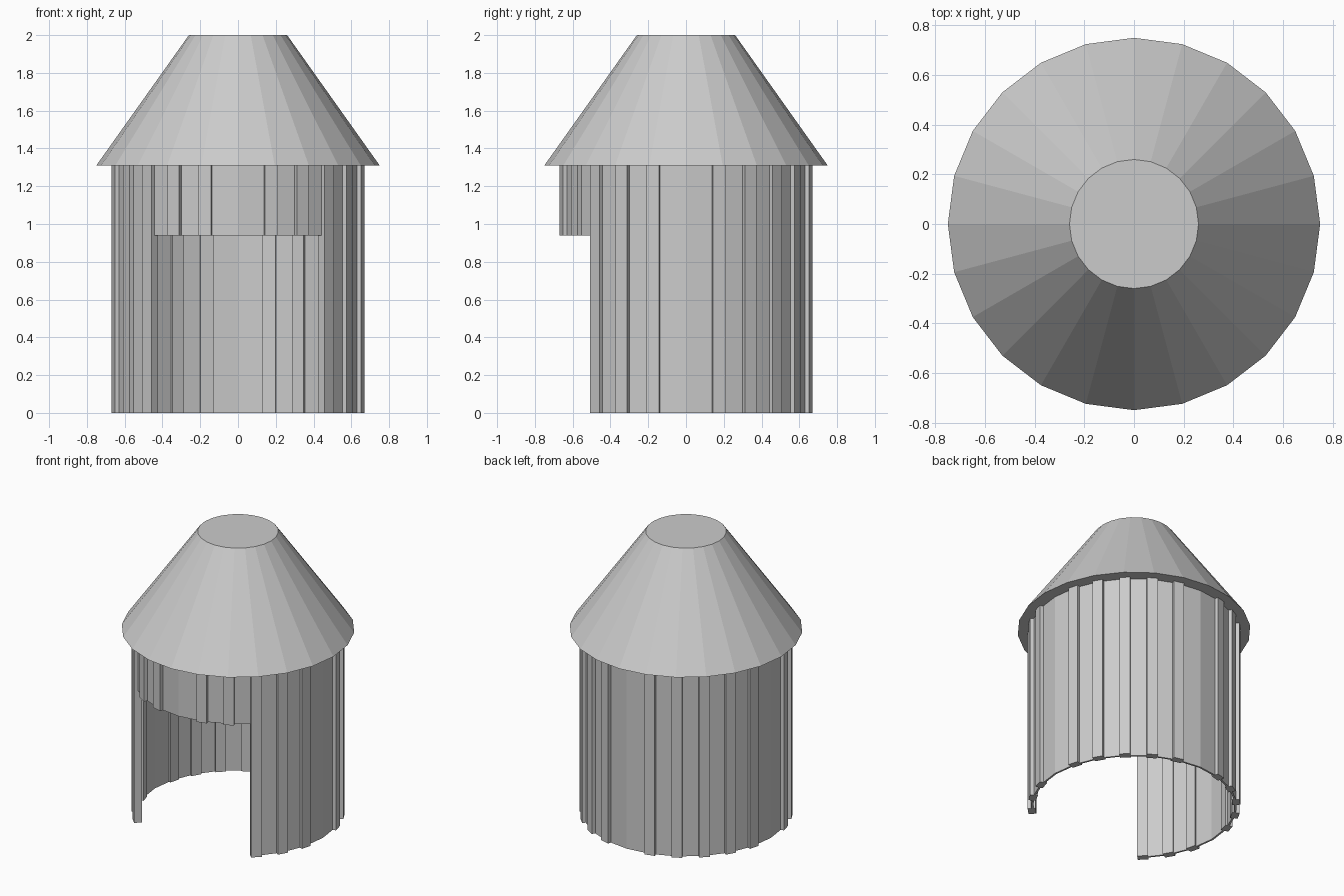
import bpy, bmesh, math
from mathutils import Matrix

if "Cube" in bpy.data.objects:
    bpy.data.objects.remove(bpy.data.objects["Cube"])

N = 24                      # sides of the round shapes
EAVE, LINTEL, TOP = 1.31, 0.94, 2.0

grey = bpy.data.materials.new("light_grey")
grey.diffuse_color = (0.6, 0.6, 0.6, 1)
grey.use_nodes = True
grey.node_tree.nodes["Principled BSDF"].inputs["Base Color"].default_value = grey.diffuse_color


def finish(name, bm):
    bmesh.ops.recalc_face_normals(bm, faces=bm.faces)
    mesh = bpy.data.meshes.new(name)
    bm.to_mesh(mesh)
    bm.free()
    mesh.materials.append(grey)
    obj = bpy.data.objects.new(name, mesh)
    bpy.context.collection.objects.link(obj)
    return obj


def in_doorway(step):
    # steps are 15 degrees, counted from +x; the front (-y) is step 18
    return 15 < step % N < 21


# Roof: truncated cone with an overhanging eave
bm = bmesh.new()
bmesh.ops.create_cone(bm, cap_ends=True, segments=N, radius1=0.75, radius2=0.26,
                      depth=TOP - EAVE,
                      matrix=Matrix.Translation((0, 0, (TOP + EAVE) / 2)))
finish("roof", bm)


# Thin wall shells: arcs of flat panels, extruded inward
def wall(name, first, last, bottom):
    bm = bmesh.new()
    columns = []
    for i in range(first, last + 1):
        c, s = math.cos(math.tau * i / N), math.sin(math.tau * i / N)
        columns.append([bm.verts.new((r * c, r * s, z))
                        for r, z in ((0.665, bottom), (0.665, EAVE),
                                     (0.652, EAVE), (0.652, bottom))])
    for a, b in zip(columns, columns[1:]):
        for k in range(4):
            n = (k + 1) % 4
            bm.faces.new((a[k], a[n], b[n], b[k]))
    bm.faces.new(columns[0])
    bm.faces.new(columns[-1])
    finish(name, bm)


wall("wall", -3, 15, 0)
wall("wall_above_doorway", 15, 21, LINTEL)

# Upright battens straddling the wall, none on the four axis directions
bm = bmesh.new()
for i in range(N):
    if i % 6 == 0:
        continue
    bottom = LINTEL if in_doorway(i) else 0
    m = (Matrix.Rotation(math.tau * i / N, 4, 'Z')
         @ Matrix.Translation((0.659, 0, (bottom + EAVE) / 2))
         @ Matrix.Diagonal((0.05, 0.07, EAVE - bottom, 1)))
    bmesh.ops.create_cube(bm, size=1, matrix=m)
finish("battens", bm)
